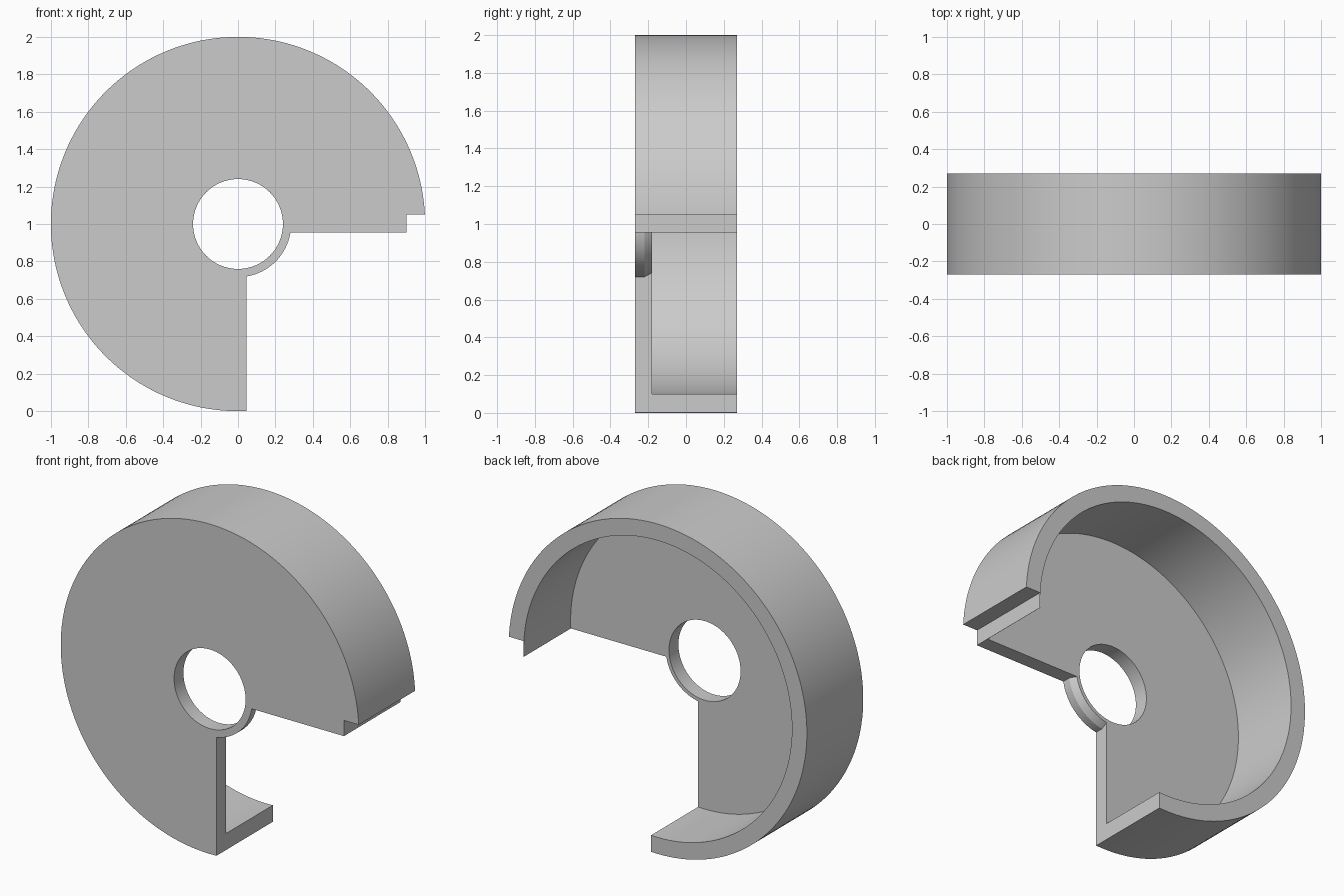
import bpy, bmesh, math
from mathutils import Vector, Matrix

cube = bpy.data.objects.get("Cube")
if cube:
    bpy.data.objects.remove(cube, do_unlink=True)

FRONT, FLOOR, BACK = -0.27, -0.18, 0.27
HOLE, HUB, INNER, OUTER = 0.24, 0.284, 0.9, 1.0
GAP = 0.045          # offset of the cut edges from the axis
CENTRE = Vector((0, 0, 1))

grey = bpy.data.materials.new("plain grey")
grey.use_nodes = True
colour = (0.6, 0.6, 0.6, 1)
grey.diffuse_color = colour
grey.node_tree.nodes["Principled BSDF"].inputs["Base Color"].default_value = colour


def make_object(name, bm):
    bmesh.ops.recalc_face_normals(bm, faces=bm.faces)
    mesh = bpy.data.meshes.new(name)
    bm.to_mesh(mesh)
    bm.free()
    mesh.materials.append(grey)
    obj = bpy.data.objects.new(name, mesh)
    bpy.context.collection.objects.link(obj)
    return obj


def bridge(bm, a, b):
    for i in range(len(a)):
        j = (i + 1) % len(a)
        bm.faces.new((a[i], a[j], b[j], b[i]))


# Cup: profile of radius and depth turned around the y axis
def cup(steps=160):
    bm = bmesh.new()
    profile = [(HOLE, FRONT), (OUTER, FRONT), (OUTER, BACK),
               (INNER, BACK), (INNER, FLOOR), (HOLE, FLOOR)]
    rings = []
    for k in range(steps):
        turn = Matrix.Rotation(math.tau * k / steps, 3, 'Y')
        rings.append([bm.verts.new(CENTRE + turn @ Vector((r, y, 0))) for r, y in profile])
    for k in range(steps):
        bridge(bm, rings[k], rings[(k + 1) % steps])
    return make_object("open_drum_cover", bm)


# Cutter: missing quarter, leaving a hub collar whose back edge is bevelled
def quarter_cutter(steps=24):
    bm = bmesh.new()
    rings = []
    for y, r in ((-0.5, HUB), (-0.22, HUB), (FLOOR, 0.262), (0.5, 0.262)):
        edge = math.asin(GAP / r)
        outline = []
        for k in range(steps + 1):
            a = edge + (math.pi / 2 - 2 * edge) * k / steps
            outline.append((r * math.sin(a), -r * math.cos(a)))
        outline += [(INNER, -GAP), (INNER, 0.05), (1.3, 0.05), (1.3, -1.3), (GAP, -1.3)]
        rings.append([bm.verts.new(CENTRE + Vector((x, y, z))) for x, z in outline])
    for a, b in zip(rings, rings[1:]):
        bridge(bm, a, b)
    bm.faces.new(rings[0])
    bm.faces.new(rings[-1])
    return make_object("quarter_cutter", bm)


cover = cup()
cutter = quarter_cutter()
cutter.hide_render = True

cut = cover.modifiers.new("quarter cut", 'BOOLEAN')
cut.operation = 'DIFFERENCE'
cut.solver = 'EXACT'
cut.object = cutter

bpy.ops.object.select_all(action='DESELECT')
cover.select_set(True)
bpy.context.view_layer.objects.active = cover
bpy.ops.object.modifier_apply(modifier=cut.name)
bpy.data.objects.remove(cutter, do_unlink=True)
bpy.ops.object.shade_smooth_by_angle(angle=math.radians(20))
